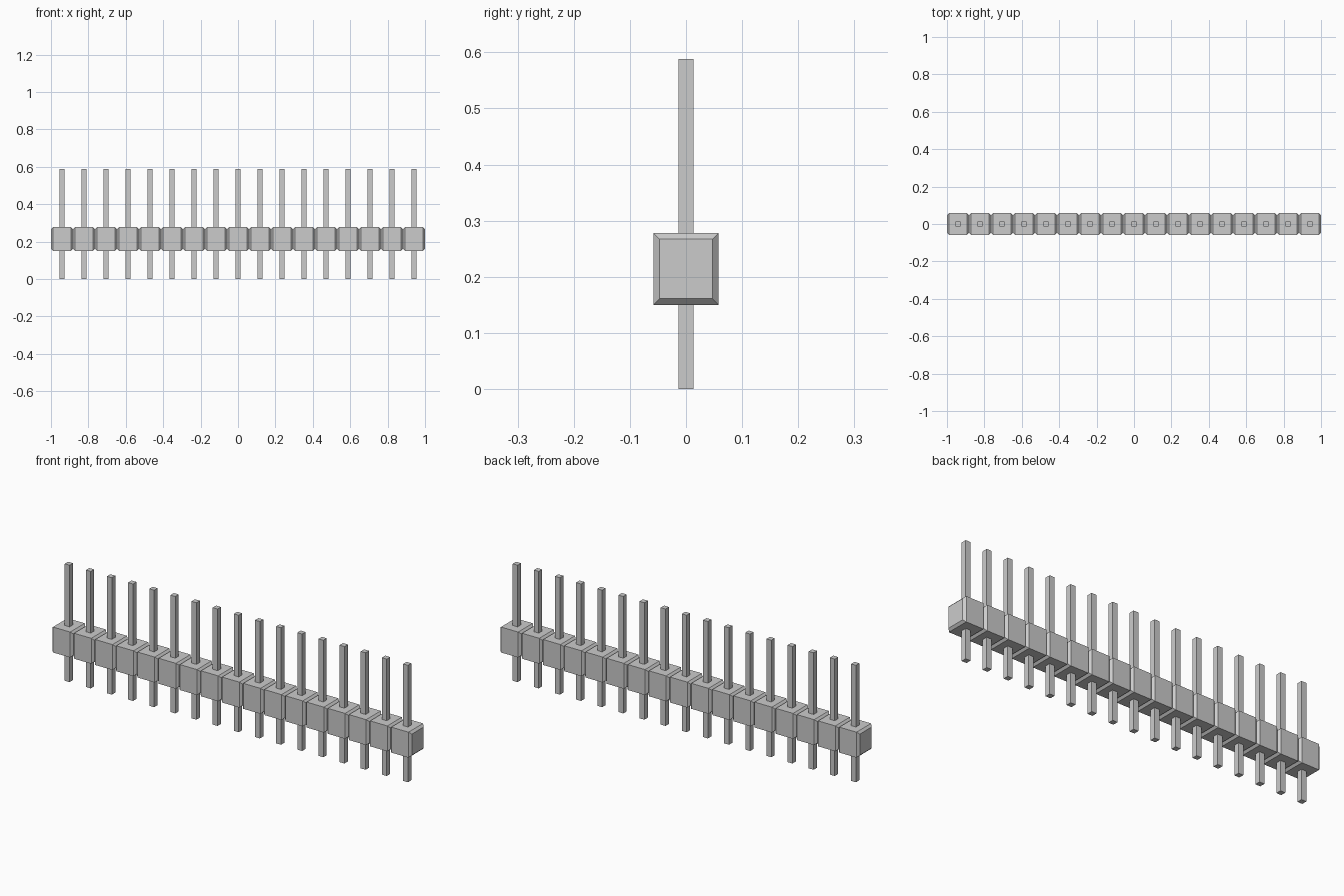
import bpy
import bmesh

default = bpy.data.objects.get("Cube")
if default:
    bpy.data.objects.remove(default, do_unlink=True)

COUNT = 17
PITCH = 2 / COUNT
CHAMFER = 0.011

grey = bpy.data.materials.new("light grey")
grey.use_nodes = True
colour = (0.6, 0.6, 0.6, 1)
grey.diffuse_color = colour
grey.node_tree.nodes["Principled BSDF"].inputs["Base Color"].default_value = colour


def box_mesh(name, size, z_low, z_high, chamfer=0):
    """Box centred on x and y; a chamfer tapers both x ends to a smaller face."""
    bm = bmesh.new()
    bmesh.ops.create_cube(bm, size=1)
    for v in bm.verts:
        v.co.x *= size[0] - 2 * chamfer
        v.co.y *= size[1]
        v.co.z = z_low + (v.co.z + 0.5) * (z_high - z_low)
    if chamfer:
        middle = (z_low + z_high) / 2
        ends = [f for f in bm.faces if abs(f.normal.x) > 0.9]
        for end in ends:
            side = 1 if end.calc_center_median().x > 0 else -1
            face = bmesh.ops.extrude_discrete_faces(bm, faces=[end])["faces"][0]
            for v in face.verts:
                v.co.x += side * chamfer
                v.co.y -= chamfer if v.co.y > 0 else -chamfer
                v.co.z -= chamfer if v.co.z > middle else -chamfer
    bmesh.ops.recalc_face_normals(bm, faces=bm.faces)
    mesh = bpy.data.meshes.new(name)
    bm.to_mesh(mesh)
    bm.free()
    mesh.materials.append(grey)
    return mesh


housing = box_mesh("housing_block", (PITCH, 0.116), 0.15, 0.278, CHAMFER)
pin = box_mesh("square_pin", (0.027, 0.027), 0, 0.588)

# Row of housing blocks, each with its pin
for i in range(COUNT):
    x = (i - (COUNT - 1) / 2) * PITCH
    for mesh in (housing, pin):
        part = bpy.data.objects.new(f"{mesh.name}_{i + 1}", mesh)
        part.location.x = x
        bpy.context.collection.objects.link(part)
